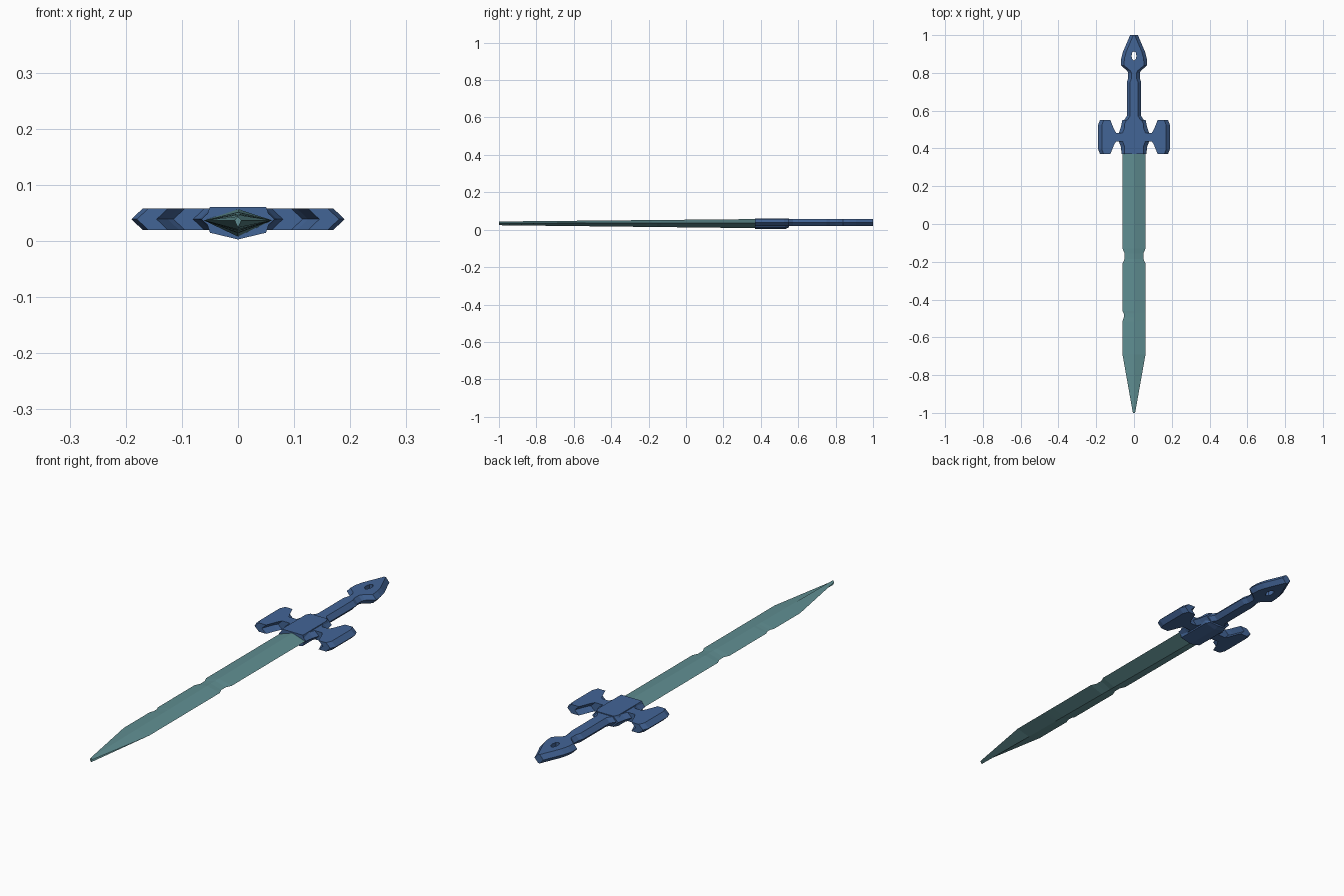
import bpy, bmesh, math

if "Cube" in bpy.data.objects:
    bpy.data.objects.remove(bpy.data.objects["Cube"])


def material(name, rgb):
    m = bpy.data.materials.new(name)
    m.diffuse_color = (*rgb, 1)
    m.use_nodes = True
    m.node_tree.nodes["Principled BSDF"].inputs["Base Color"].default_value = m.diffuse_color
    return m


BLUE = material("hilt blue", (0.055, 0.128, 0.305))
TEAL = material("blade teal", (0.115, 0.27, 0.285))
ZB, ZM, ZT = 0.02, 0.039, 0.058  # bottom, middle edge and top of the hilt plates


def loft(name, rings, mat):
    """Join equal-length rings of points with quads and cap both ends."""
    bm = bmesh.new()
    vs = [[bm.verts.new(p) for p in r] for r in rings]
    n = len(vs[0])
    for a, b in zip(vs, vs[1:]):
        for i in range(n):
            j = (i + 1) % n
            bm.faces.new((a[i], a[j], b[j], b[i]))
    bm.faces.new(vs[0])
    bm.faces.new(vs[-1])
    bmesh.ops.recalc_face_normals(bm, faces=bm.faces)
    me = bpy.data.meshes.new(name)
    bm.to_mesh(me)
    bm.free()
    me.materials.append(mat)
    ob = bpy.data.objects.new(name, me)
    bpy.context.collection.objects.link(ob)
    return ob


# Blade: diamond section thinning to the tip, with worn nicks in the edges
stations = [  # y, left half width, right half width
    (0.40, 0.061, 0.061), (-0.13, 0.061, 0.061), (-0.155, 0.05, 0.05),
    (-0.185, 0.05, 0.05), (-0.21, 0.061, 0.061), (-0.46, 0.061, 0.061),
    (-0.475, 0.054, 0.061), (-0.495, 0.054, 0.061), (-0.515, 0.061, 0.061),
    (-0.69, 0.061, 0.061), (-1.0, 0.006, 0.006)]
rings = []
for y, l, r in stations:
    t = (0.4 - y) / 1.4
    rings.append([(-l, y, 0.037), (0, y, 0.057 - 0.013 * t),
                  (r, y, 0.037), (0, y, 0.008 + 0.016 * t)])
loft("blade", rings, TEAL)

# Guard: one half outline whose middle layer is pushed outwards, mirrored
outline = [(0.02, 0.37), (0.045, 0.37), (0.05, 0.41), (0.06, 0.437), (0.095, 0.437),
           (0.105, 0.42), (0.125, 0.37), (0.16, 0.37), (0.17, 0.395),
           (0.17, 0.525), (0.16, 0.55), (0.125, 0.55), (0.105, 0.50),
           (0.095, 0.483), (0.06, 0.483), (0.05, 0.51), (0.042, 0.55), (0.02, 0.55)]
guard = loft("guard", [[(x + (s if x > 0.03 else 0), y, z) for x, y in outline]
                       for z, s in ((ZB, 0), (ZM, 0.02), (ZT, 0))], BLUE)
guard.modifiers.new("mirror", 'MIRROR')

# Central block with a keeled underside
loft("guard_block", [[(-w, y, 0.061), (w, y, 0.061), (w + 0.008, y, ZM),
                      (w, y, 0.015), (0, y, k), (-w, y, 0.015), (-w - 0.008, y, ZM)]
                     for y, w, k in ((0.37, 0.05, 0.003), (0.53, 0.05, 0.003),
                                     (0.55, 0.04, 0.012))], BLUE)

# Grip and pommel: bevelled plate of varying width
widths = [(0.50, 0.035), (0.55, 0.035), (0.572, 0.021), (0.75, 0.021), (0.77, 0.014),
          (0.80, 0.014), (0.812, 0.02), (0.84, 0.053), (0.875, 0.051),
          (0.91, 0.042), (0.98, 0.012), (1.0, 0.004)]
hilt = loft("grip_and_pommel", [[(-w, y, ZT), (w, y, ZT), (w + 0.017, y, ZM),
                                 (w, y, ZB), (-w, y, ZB), (-w - 0.017, y, ZM)]
                                for y, w in widths], BLUE)

# Oval hole through the pommel
cutter = loft("hole_cutter", [[(0.013 * math.cos(a * math.tau / 8),
                                0.89 + 0.025 * math.sin(a * math.tau / 8), z)
                               for a in range(8)] for z in (-0.05, 0.12)], BLUE)
cutter.hide_render = True
cut = hilt.modifiers.new("hole", 'BOOLEAN')
cut.operation = 'DIFFERENCE'
cut.solver = 'EXACT'
cut.object = cutter
bpy.context.view_layer.objects.active = hilt
bpy.ops.object.modifier_apply(modifier="hole")
bpy.data.objects.remove(cutter)
